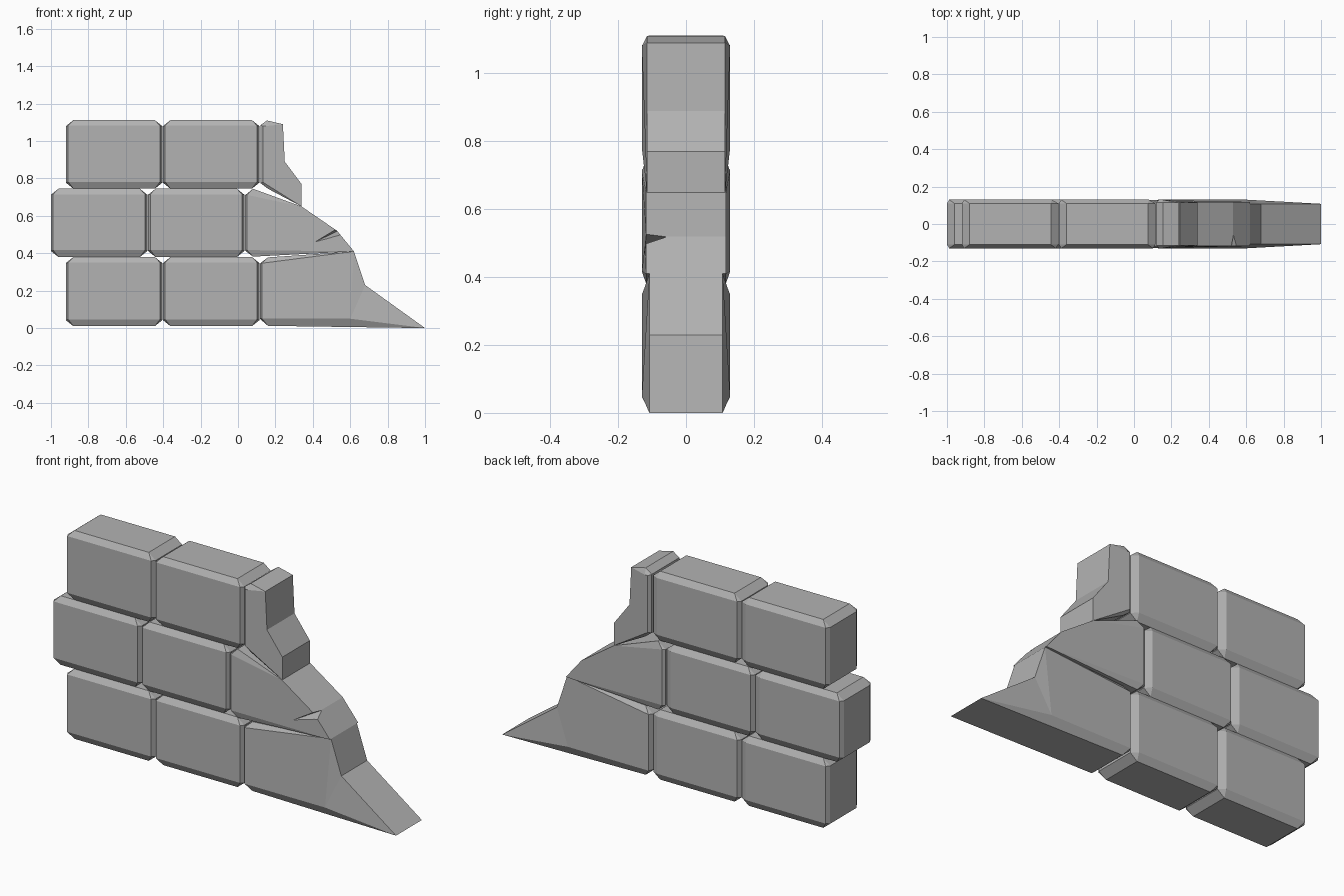
import bpy, bmesh

if "Cube" in bpy.data.objects:
    bpy.data.objects.remove(bpy.data.objects["Cube"])

stone = bpy.data.materials.new("grey stone")
stone.diffuse_color = (0.45, 0.45, 0.45, 1)
stone.use_nodes = True
stone.node_tree.nodes["Principled BSDF"].inputs["Base Color"].default_value = stone.diffuse_color


def add_mesh(name, bm):
    bmesh.ops.remove_doubles(bm, verts=bm.verts, dist=0.0005)
    bmesh.ops.recalc_face_normals(bm, faces=bm.faces)
    mesh = bpy.data.meshes.new(name)
    bm.to_mesh(mesh)
    bm.free()
    mesh.materials.append(stone)
    obj = bpy.data.objects.new(name, mesh)
    bpy.context.collection.objects.link(obj)
    return obj


def block(name, outline, front, back=None, mid=0.11, face=0.13):
    """Loft four x-z rings through y; face points on the outline get no chamfer."""
    back = back or front
    bm = bmesh.new()

    def ring(points, side, depth):
        return [bm.verts.new((x, side * (mid if (x, z) == o else depth), z))
                for (x, z), o in zip(points, outline)]

    rings = [ring(front, -1, face), ring(outline, -1, mid),
             ring(outline, 1, mid), ring(back, 1, face)]
    n = len(outline)
    for a, b in zip(rings, rings[1:]):
        for i in range(n):
            j = (i + 1) % n
            bm.faces.new((a[i], a[j], b[j], b[i]))
    bm.faces.new(rings[0])
    bm.faces.new(rings[-1])
    return add_mesh(name, bm)


def brick(name, x0, x1, z0, z1):
    """Whole brick with cut corners and chamfered face edges."""
    c, d = 0.04, 0.032
    outline = [(x0, z0 + d), (x0 + c, z0), (x1 - c, z0), (x1, z0 + d),
               (x1, z1 - d), (x1 - c, z1), (x0 + c, z1), (x0, z1 - d)]

    def panel(left, right):
        l, r, b, t = x0 + left, x1 - right, z0 + 0.037, z1 - 0.03
        return [(l, b), (l, b), (r, b), (r, b), (r, t), (r, t), (l, t), (l, t)]

    return block(name, outline, panel(0.012, 0.012), panel(0.012, 0.035))


# Whole bricks, two per course
for course, x0, z0, z1 in (("bottom", -0.92, 0.01, 0.38),
                           ("middle", -1.0, 0.38, 0.745),
                           ("top", -0.92, 0.745, 1.112)):
    for i, side in enumerate(("left", "centre")):
        x = x0 + i * 0.519
        brick(f"{course}_{side}_brick", x, x + 0.515, z0, z1)

# Broken bottom brick running out to a point
block("bottom_broken_brick",
      [(0.117, 0.05), (0.16, 0.012), (1.0, 0.0), (0.68, 0.23), (0.62, 0.41),
       (0.16, 0.378), (0.117, 0.345)],
      [(0.129, 0.05), (0.129, 0.05), (0.6, 0.05), (0.6, 0.05), (0.62, 0.41),
       (0.129, 0.347), (0.129, 0.347)], mid=0.108)

# Broken middle brick with a sloping end
broken = block("middle_broken_brick",
               [(0.037, 0.415), (0.08, 0.382), (0.62, 0.41), (0.53, 0.52),
                (0.34, 0.65), (0.08, 0.745), (0.037, 0.71)],
               [(0.049, 0.417), (0.049, 0.417), (0.62, 0.41), (0.53, 0.52),
                (0.34, 0.65), (0.049, 0.712), (0.049, 0.712)], mid=0.118)

# Chipped notch in the sloping end
bm = bmesh.new()
v = [bm.verts.new(p) for p in ((0.38, -0.14, 0.445), (0.535, -0.14, 0.54),
                               (0.57, -0.14, 0.495), (0.555, -0.045, 0.53))]
for tri in ((0, 1, 2), (0, 1, 3), (1, 2, 3), (0, 2, 3)):
    bm.faces.new([v[i] for i in tri])
cutter = add_mesh("notch_cutter", bm)
cutter.hide_render = True
cutter.hide_set(True)
cut = broken.modifiers.new("notch", 'BOOLEAN')
cut.operation = 'DIFFERENCE'
cut.solver = 'EXACT'
cut.object = cutter

# Broken top stub
block("top_broken_brick",
      [(0.12, 0.775), (0.16, 0.745), (0.34, 0.65), (0.34, 0.77), (0.25, 0.89),
       (0.24, 1.09), (0.155, 1.11), (0.12, 1.085)],
      [(0.133, 0.78), (0.133, 0.78), (0.34, 0.65), (0.34, 0.77), (0.25, 0.89),
       (0.24, 1.09), (0.15, 1.08), (0.133, 1.08)], mid=0.115)
